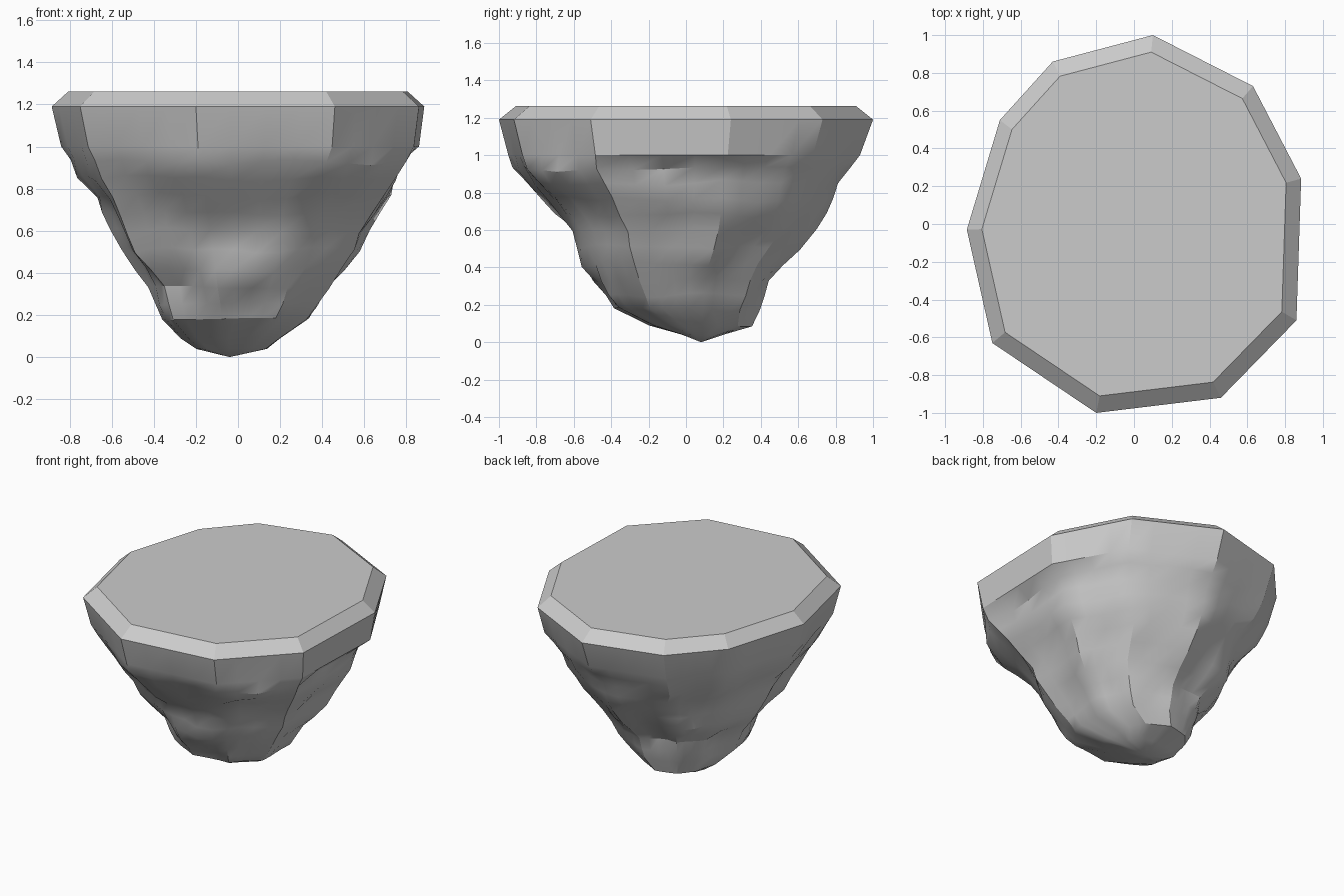
import bpy, bmesh, math
from mathutils import Vector, noise

if "Cube" in bpy.data.objects:
    bpy.data.objects.remove(bpy.data.objects["Cube"])

# Ten-sided rim outline (x, y)
RIM = [(.10, 1), (.63, .73), (.885, .24), (.86, -.51), (.46, -.92),
       (-.20, -1), (-.75, -.63), (-.885, -.03), (-.71, .55), (-.43, .86)]
# Rock silhouette by height: z, x min, x max, y min, y max
LEVELS = [(1.0, -.84, .86, -.95, .93), (.93, -.81, .81, -.925, .88),
          (.85, -.77, .765, -.85, .83), (.76, -.68, .71, -.765, .79),
          (.68, -.625, .645, -.69, .74), (.60, -.595, .595, -.61, .69),
          (.51, -.56, .565, -.585, .61), (.42, -.49, .52, -.555, .52),
          (.33, -.42, .45, -.49, .455), (.25, -.38, .40, -.44, .42),
          (.18, -.35, .345, -.39, .39), (.09, -.27, .20, -.20, .345),
          (.04, -.20, .13, -.03, .20)]
CUTS = 4  # columns per rim side


def make_object(name, bm):
    bmesh.ops.recalc_face_normals(bm, faces=bm.faces)
    me = bpy.data.meshes.new(name)
    bm.to_mesh(me)
    bm.free()
    ob = bpy.data.objects.new(name, me)
    bpy.context.collection.objects.link(ob)
    return ob


def bridge(bm, a, b):
    n = len(a)
    for i in range(n):
        j = (i + 1) % n
        bm.faces.new((a[i], a[j], b[j], b[i]))


# Bevelled flat top slab
bm = bmesh.new()
low = [bm.verts.new((x, y, 1.19)) for x, y in RIM]
high = [bm.verts.new((x * .91, y * .91, 1.262)) for x, y in RIM]
bridge(bm, low, high)
bm.faces.new(high)
make_object("flat_top", bm)

# Craggy tapering rock underneath
outline = []
for i, p in enumerate(RIM):
    a, b = Vector(p), Vector(RIM[(i + 1) % len(RIM)])
    outline += [a.lerp(b, k / CUTS) for k in range(CUTS)]

bm = bmesh.new()
prev = [bm.verts.new((p.x, p.y, 1.19)) for p in outline]
for z, x0, x1, y0, y1 in LEVELS:
    # lower rings are fitted about their own centre when they drift off axis
    cx, cy = ((x0 + x1) / 2, (y0 + y1) / 2) if z < .15 else (0, 0)
    ring = []
    for p in outline:
        x = cx + p.x / .885 * ((x1 - cx) if p.x > 0 else (cx - x0))
        y = cy + p.y * ((y1 - cy) if p.y > 0 else (cy - y0))
        v = Vector((x, y, z))
        if z < .99:
            amp = .05 if z > .2 else .02
            d = noise.noise(v * 3.7) + .4 * noise.noise(v * 8 + Vector((5, 2, 1)))
            r = Vector((x - cx, y - cy, 0)).normalized()
            v += r * amp * d
            v.z += .03 * noise.noise(v * 4 + Vector((9, 9, 9))) * min(1, z / .3)
        ring.append(bm.verts.new(v))
    bridge(bm, prev, ring)
    prev = ring
tip = bm.verts.new((-.04, .08, 0))
for i in range(len(prev)):
    bm.faces.new((prev[i], prev[(i + 1) % len(prev)], tip))
rock = make_object("rock_underside", bm)

bpy.context.view_layer.objects.active = rock
rock.select_set(True)
bpy.ops.object.shade_smooth_by_angle(angle=math.radians(28))
